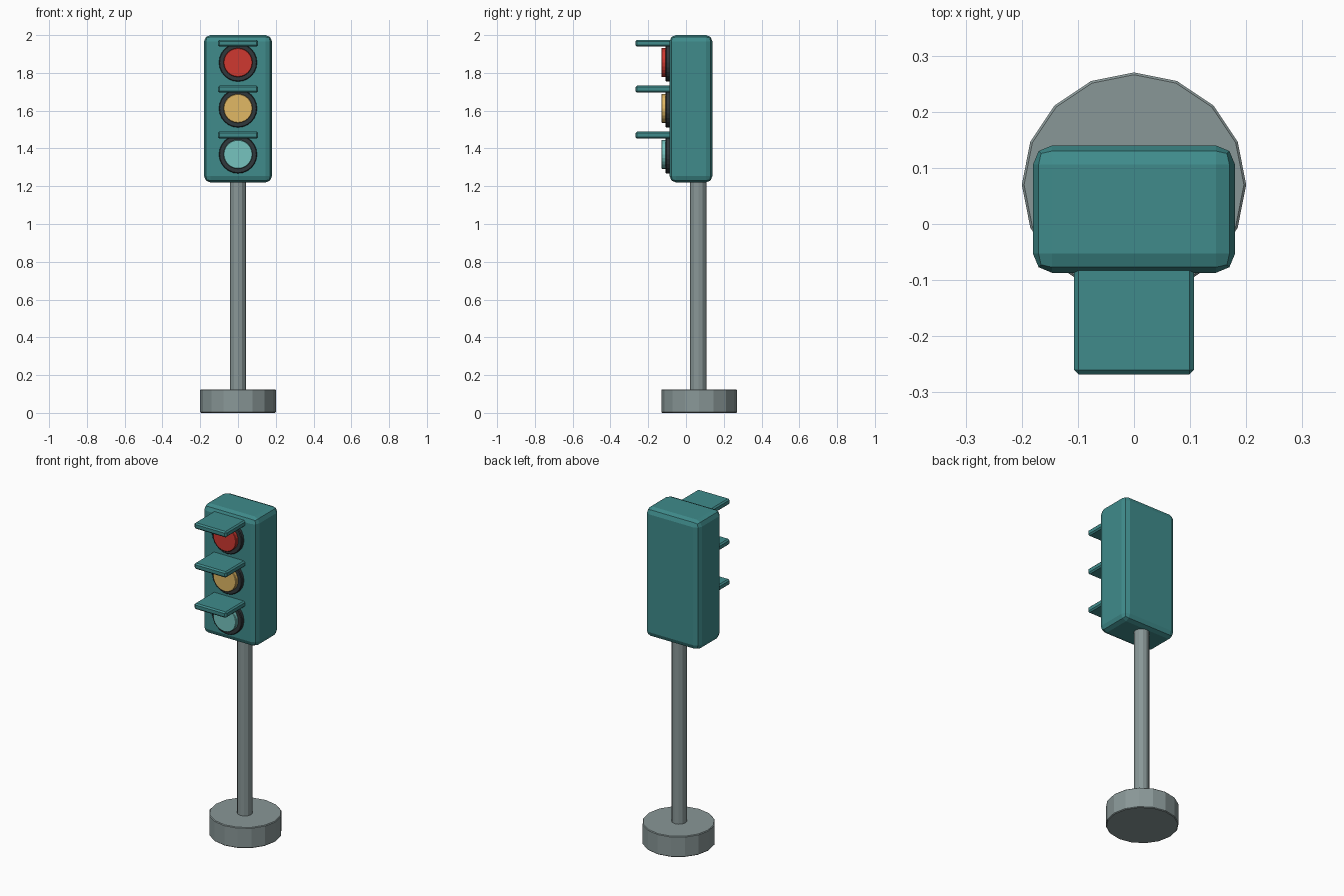
import bpy, math

if "Cube" in bpy.data.objects:
    bpy.data.objects.remove(bpy.data.objects["Cube"])

def material(name, rgb):
    m = bpy.data.materials.new(name)
    m.diffuse_color = (*rgb, 1)
    m.use_nodes = True
    m.node_tree.nodes["Principled BSDF"].inputs["Base Color"].default_value = m.diffuse_color
    return m

TEAL = material("teal", (0.05, 0.26, 0.26))
DARK = material("dark_rim", (0.03, 0.04, 0.045))
RED = material("red_lens", (0.62, 0.04, 0.03))
AMBER = material("amber_lens", (0.75, 0.48, 0.13))
GREEN = material("green_lens", (0.18, 0.55, 0.52))
GREY = material("metal_grey", (0.25, 0.31, 0.31))

def finish(name, mat, bevel=0, segments=1):
    o = bpy.context.object
    o.name = name
    o.data.materials.append(mat)
    if bevel:
        b = o.modifiers.new("bevel", 'BEVEL')
        b.width, b.segments = bevel, segments
        b.limit_method = 'ANGLE'
        b.angle_limit = math.radians(40)
    return o

def box(name, x, y, z, mat, bevel, segments=1):
    """Box from (min, max) ranges."""
    bpy.ops.mesh.primitive_cube_add(size=1, location=[sum(r) / 2 for r in (x, y, z)])
    bpy.context.object.scale = [r[1] - r[0] for r in (x, y, z)]
    bpy.ops.object.transform_apply(location=False, rotation=False, scale=True)
    return finish(name, mat, bevel, segments)

def upright(name, sides, r, y, z0, z1, mat, bevel=0):
    bpy.ops.mesh.primitive_cylinder_add(vertices=sides, radius=r, depth=z1 - z0,
                                        location=(0, y, (z0 + z1) / 2))
    return finish(name, mat, bevel)

def disc(name, r, y0, y1, z, mat, bevel=0):
    """Round disc facing the front."""
    bpy.ops.mesh.primitive_cylinder_add(vertices=24, radius=r, depth=y1 - y0,
                                        location=(0, (y0 + y1) / 2, z),
                                        rotation=(math.pi / 2, 0, 0))
    return finish(name, mat, bevel)

# Stand
upright("base", 16, 0.2, 0.07, 0, 0.125, GREY, 0.004)
upright("pole", 12, 0.043, 0.065, 0.11, 1.25, GREY)

# Signal housing
box("housing", (-0.18, 0.18), (-0.087, 0.14), (1.22, 2.0), TEAL, 0.034, 2)

# Three lamps, each with rim, lens and visor
for label, z, mat in (("top", 1.855, RED), ("middle", 1.612, AMBER), ("bottom", 1.369, GREEN)):
    disc(label + "_rim", 0.101, -0.108, -0.075, z, DARK, 0.004)
    disc(label + "_lens", 0.077, -0.13, -0.09, z, mat, 0.003)
    box(label + "_visor", (-0.107, 0.107), (-0.268, -0.07), (z + 0.084, z + 0.12), TEAL, 0.008)
